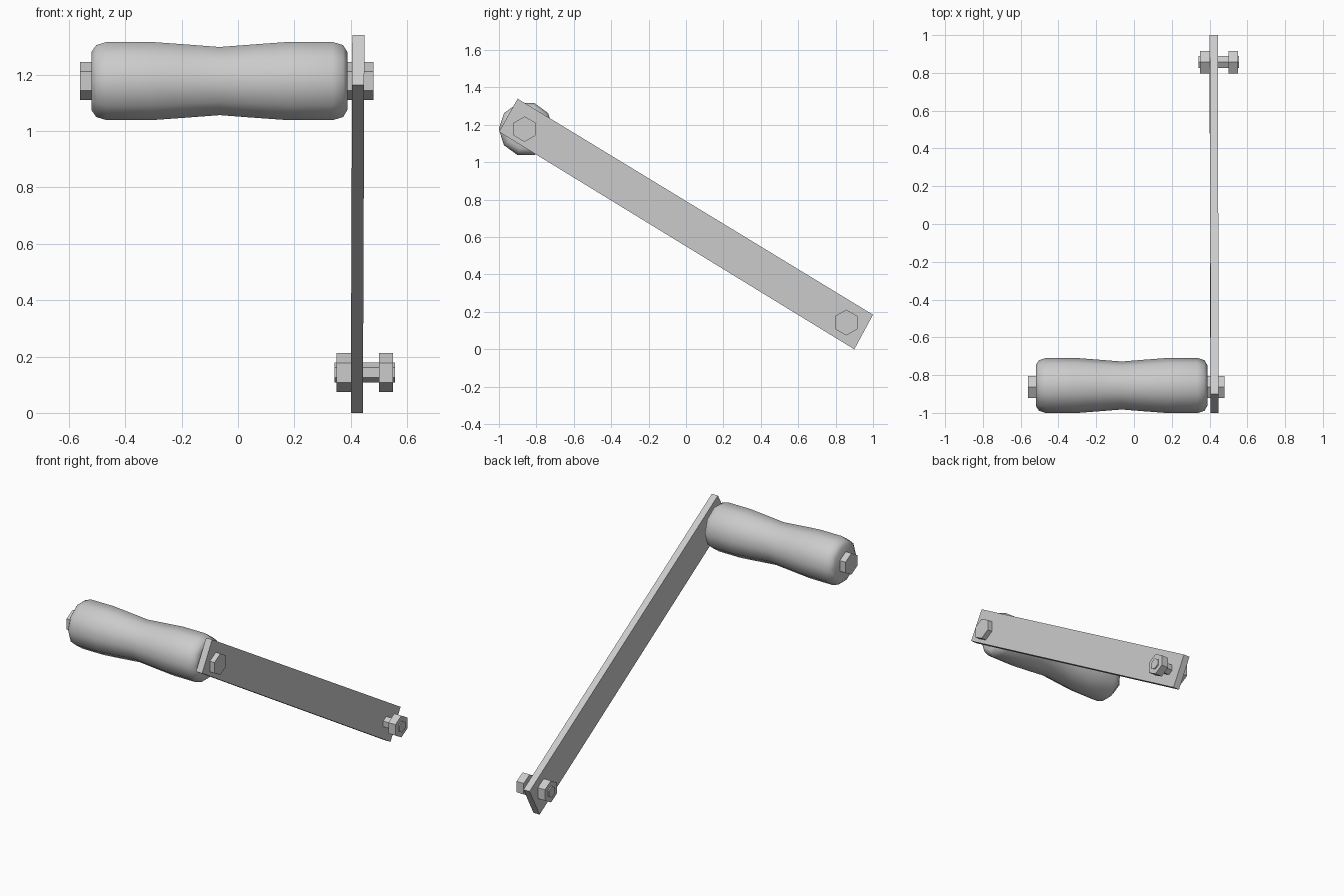
import bpy, bmesh, math

if "Cube" in bpy.data.objects:
    bpy.data.objects.remove(bpy.data.objects["Cube"])

# One plain grey for the whole crank
grey = bpy.data.materials.new("plain grey")
grey.diffuse_color = (0.6, 0.6, 0.6, 1)
grey.use_nodes = True
grey.node_tree.nodes["Principled BSDF"].inputs["Base Color"].default_value = grey.diffuse_color


def finish(name, bm, smooth=None):
    bmesh.ops.recalc_face_normals(bm, faces=bm.faces)
    me = bpy.data.meshes.new(name)
    bm.to_mesh(me)
    bm.free()
    me.materials.append(grey)
    ob = bpy.data.objects.new(name, me)
    bpy.context.collection.objects.link(ob)
    if smooth is not None:
        bpy.ops.object.select_all(action='DESELECT')
        ob.select_set(True)
        bpy.context.view_layer.objects.active = ob
        bpy.ops.object.shade_smooth_by_angle(angle=math.radians(smooth))
    return ob


def lathe_x(name, profile, y, z, sides, start=0.0, smooth=None):
    """Closed solid of revolution about an x-parallel axis; profile = (x, radius)."""
    bm = bmesh.new()
    rings = []
    for x, r in profile:
        angles = [start + math.tau * i / sides for i in range(sides)]
        rings.append([bm.verts.new((x, y + r * math.cos(a), z + r * math.sin(a)))
                      for a in angles])
    for a, b in zip(rings, rings[1:]):
        for i in range(sides):
            j = (i + 1) % sides
            bm.faces.new((a[i], a[j], b[j], b[i]))
    bm.faces.new(rings[0])
    bm.faces.new(rings[-1])
    return finish(name, bm, smooth)


def hexagon(name, x0, x1, r, y, z):
    return lathe_x(name, [(x0, r), (x1, r)], y, z, 6, math.pi / 2)


# Flat crank arm, leaning very slightly in x
bm = bmesh.new()
outline = [(-1.0, 1.163), (-0.9, 1.34), (1.0, 0.185), (0.9, 0.0)]
left, right = [[bm.verts.new((x + 0.004 * z, y, z)) for y, z in outline]
               for x in (0.400, 0.443)]
bm.faces.new(left)
bm.faces.new(right)
for i in range(4):
    j = (i + 1) % 4
    bm.faces.new((left[i], left[j], right[j], right[i]))
finish("crank_arm", bm)

# Waisted ten-sided grip
HY, HZ = -0.855, 1.177
grip = [(-0.52, 0.108), (-0.503, 0.134), (-0.465, 0.146), (-0.31, 0.146),
        (-0.19, 0.137), (-0.065, 0.127), (0.06, 0.137), (0.18, 0.146),
        (0.335, 0.146), (0.373, 0.134), (0.388, 0.108)]
lathe_x("grip", grip, HY, HZ, 10, smooth=50)

# Bolt through the grip
hexagon("grip_bolt_head", -0.56, -0.515, 0.068, HY - 0.008, HZ)
hexagon("grip_bolt_nut", 0.38, 0.48, 0.068, HY - 0.008, HZ)

# Bolt at the drive end of the arm
BY, BZ = 0.857, 0.143
hexagon("drive_bolt_shaft", 0.342, 0.557, 0.036, BY, BZ)
hexagon("drive_bolt_head", 0.35, 0.402, 0.069, BY, BZ)
hexagon("drive_bolt_nut", 0.50, 0.55, 0.069, BY, BZ)
